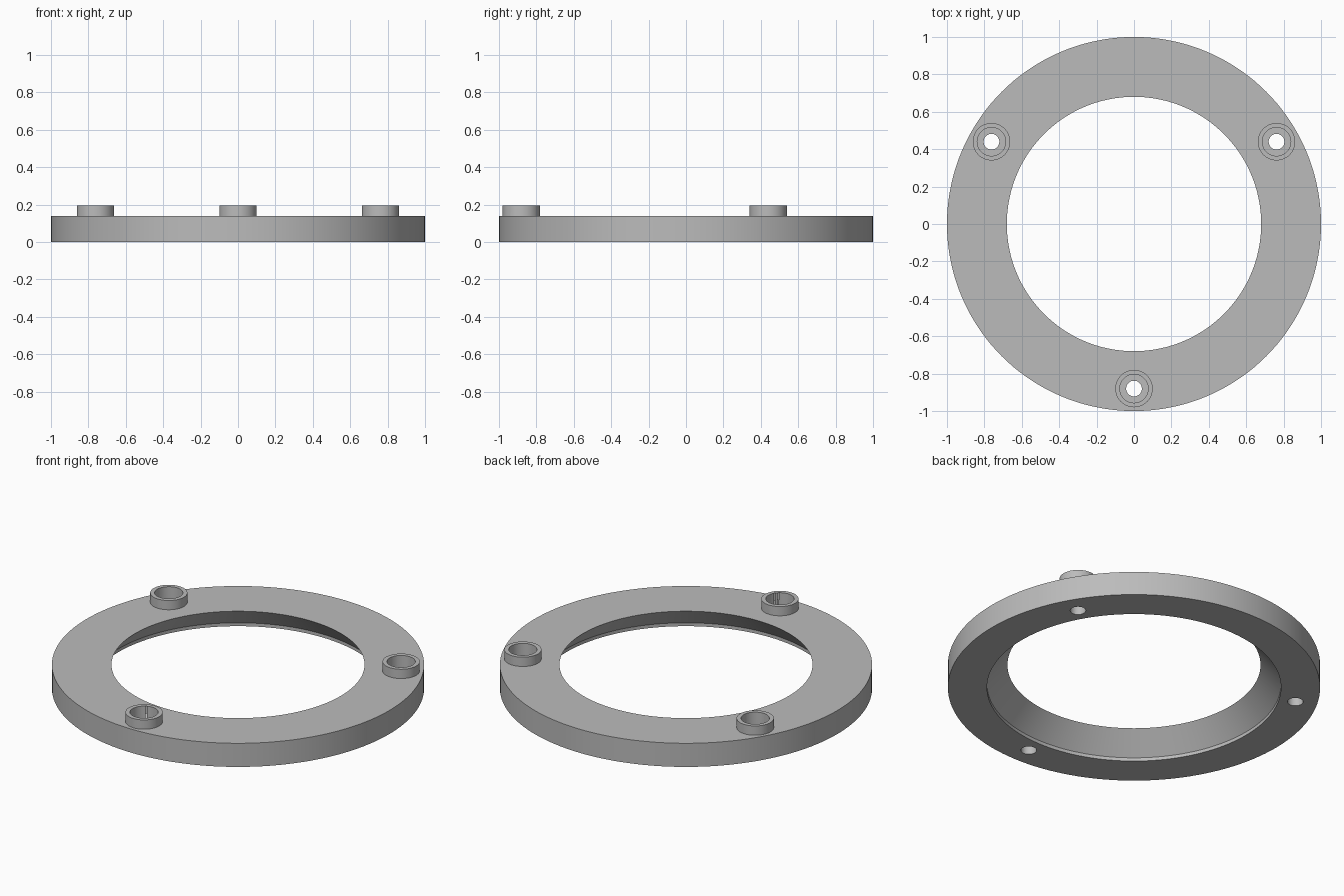
import bpy, bmesh, math
from mathutils import Vector

if "Cube" in bpy.data.objects:
    bpy.data.objects.remove(bpy.data.objects["Cube"], do_unlink=True)

grey = bpy.data.materials.new("plain grey")
grey.use_nodes = True
grey.diffuse_color = (0.5, 0.5, 0.5, 1)
grey.node_tree.nodes["Principled BSDF"].inputs["Base Color"].default_value = (0.5, 0.5, 0.5, 1)


def lathe(name, profile, steps, centre=(0, 0)):
    """Revolve a closed (radius, height) outline around a vertical axis."""
    bm = bmesh.new()
    verts = [bm.verts.new((r, 0, z)) for r, z in profile]
    edges = [bm.edges.new((v, verts[(i + 1) % len(verts)])) for i, v in enumerate(verts)
             if profile[i][0] + profile[(i + 1) % len(profile)][0] > 0]
    bmesh.ops.spin(bm, geom=verts + edges, cent=(0, 0, 0), axis=(0, 0, 1),
                   angle=math.tau, steps=steps, use_duplicate=False)
    bmesh.ops.remove_doubles(bm, verts=bm.verts, dist=1e-5)
    bmesh.ops.recalc_face_normals(bm, faces=bm.faces)
    bmesh.ops.translate(bm, verts=bm.verts, vec=Vector((*centre, 0)))
    mesh = bpy.data.meshes.new(name)
    bm.to_mesh(mesh)
    bm.free()
    obj = bpy.data.objects.new(name, mesh)
    bpy.context.collection.objects.link(obj)
    mesh.materials.append(grey)
    return obj


def combine(target, tool, operation):
    """Apply a boolean and discard the tool."""
    tool.hide_render = True
    mod = target.modifiers.new(operation, "BOOLEAN")
    mod.operation, mod.solver, mod.object = operation, "EXACT", tool
    bpy.context.view_layer.objects.active = target
    bpy.ops.object.modifier_apply(modifier=mod.name)
    bpy.data.objects.remove(tool, do_unlink=True)


top, boss_top, bore_floor = 0.14, 0.195, 0.06

# Ring with a short straight lip and a tapered inner wall
ring = lathe("mounting_ring", [(1, 0), (1, top), (0.68, top), (0.79, 0.02), (0.79, 0)], 144)

# Three raised bosses, each with a wide bore and a narrow through hole
for k in range(3):
    a = math.radians(-90 + 120 * k)
    spot = (0.88 * math.cos(a), 0.88 * math.sin(a))
    boss = lathe("boss", [(0, 0.1), (0.1, 0.1), (0.1, boss_top), (0, boss_top)], 48, spot)
    combine(ring, boss, "UNION")
    bore = lathe("bore", [(0, -0.1), (0.042, -0.1), (0.042, bore_floor),
                          (0.076, bore_floor), (0.076, 0.3), (0, 0.3)], 48, spot)
    combine(ring, bore, "DIFFERENCE")

# Smooth round walls, sharp rims
bpy.ops.object.select_all(action="DESELECT")
ring.select_set(True)
bpy.context.view_layer.objects.active = ring
bpy.ops.object.shade_smooth_by_angle(angle=math.radians(30))
